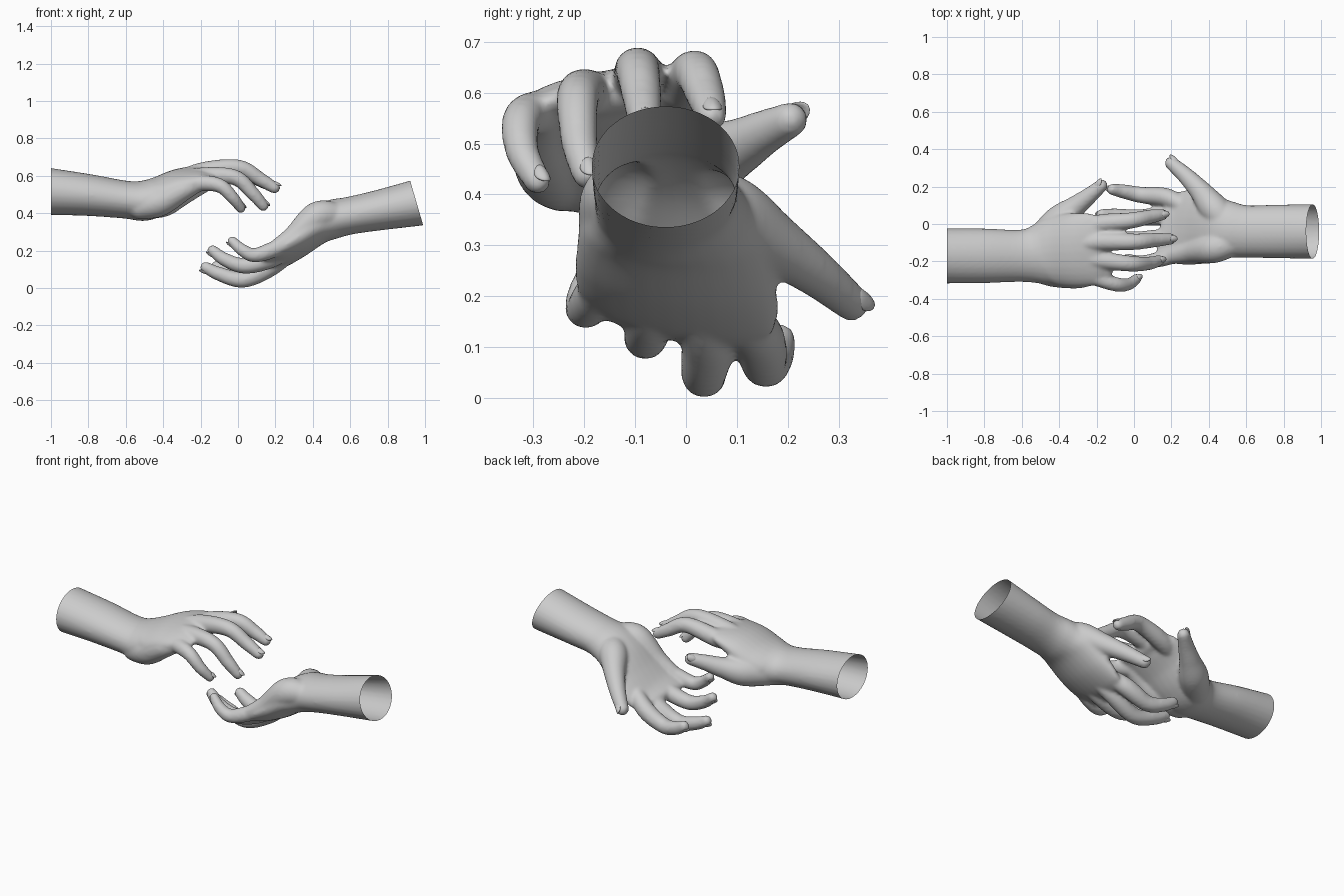
import bpy, bmesh, math
from mathutils import Vector

if "Cube" in bpy.data.objects:
    bpy.data.objects.remove(bpy.data.objects["Cube"])

SIDES, STEPS = 28, 7


def spline(pts):
    """Catmull-Rom through tuples of any length."""
    out = []
    for i in range(len(pts) - 1):
        a, b, c, d = pts[max(i - 1, 0)], pts[i], pts[i + 1], pts[min(i + 2, len(pts) - 1)]
        for s in range(STEPS):
            t = s / STEPS
            out.append([0.5 * (2 * q + (r - p) * t + (2 * p - 5 * q + 4 * r - w) * t * t
                               + (3 * q - p - 3 * r + w) * t ** 3)
                        for p, q, r, w in zip(a, b, c, d)])
    out.append(list(pts[-1]))
    return out


def loft(bm, pts):
    """Round-ended tube through (x, y, z, half width, half thickness, roll)."""
    path = spline(pts)
    pos = [Vector(p[:3]) for p in path]
    secs = []
    for i, p in enumerate(path):
        tan = (pos[min(i + 1, len(pos) - 1)] - pos[max(i - 1, 0)]).normalized()
        secs.append((pos[i], tan, *p[3:]))
    angles = [math.radians(a) for a in (20, 40, 60, 78)]

    def cap(sec, sign):
        c, t, w, h, r = sec
        return [(c + t * sign * h * math.sin(a), t, w - h * (1 - math.cos(a)), h * math.cos(a), r)
                for a in angles]
    secs = cap(secs[0], -1)[::-1] + secs + cap(secs[-1], 1)
    rings = []
    for c, t, w, h, r in secs:
        u = Vector((0, math.cos(r), math.sin(r)))
        u = (u - t * u.dot(t)).normalized()
        v = t.cross(u)
        rings.append([bm.verts.new(c + u * w * math.cos(k) + v * h * math.sin(k))
                      for k in (2 * math.pi * j / SIDES for j in range(SIDES))])
    for a, b in zip(rings, rings[1:]):
        for j in range(SIDES):
            k = (j + 1) % SIDES
            bm.faces.new((a[j], a[k], b[k], b[j]))
    bm.faces.new(rings[0][::-1])
    bm.faces.new(rings[-1])


def tube(bm, pts):
    loft(bm, [(x, y, z, r, r, 0) for x, y, z, r in pts])


def nail(bm, path, up):
    """Shallow oval set into the back of a fingertip."""
    end, prev = Vector(path[-1][:3]), Vector(path[-2][:3])
    r = path[-1][3]
    t = (end - prev).normalized()
    n = (Vector(up) - t * t.dot(Vector(up))).normalized()
    s = n.cross(t)
    c = end + n * r * 0.93 + t * r * 0.1
    made = bmesh.ops.create_uvsphere(bm, u_segments=16, v_segments=8, radius=1)['verts']
    for v in made:
        q = v.co.copy()
        v.co = c + t * q.x * r * 0.8 + s * q.y * r * 0.62 + n * (q.z * 0.006 - 0.25 * r * q.y ** 2)


def finish(name, bm):
    bmesh.ops.recalc_face_normals(bm, faces=bm.faces)
    me = bpy.data.meshes.new(name)
    bm.to_mesh(me)
    bm.free()
    ob = bpy.data.objects.new(name, me)
    bpy.context.collection.objects.link(ob)
    return ob


def hand(label, arm, heel, thumb, fingers, wrist, cut, normal, back, thumb_back):
    bm, nails = bmesh.new(), bmesh.new()
    loft(bm, arm)
    tube(bm, heel)
    tube(bm, thumb)
    nail(nails, thumb, thumb_back)
    for joints, k in zip(fingers, (1.0, 1.0, 0.96, 0.88)):
        path = [(*j, r * k) for j, r in zip(joints, (0.05, 0.044, 0.038, 0.031))]
        root = Vector(joints[0]).lerp(Vector(wrist), 0.4)
        tube(bm, [(*root, 0.036)] + path)
        nail(nails, path, back)
    ob = finish(label + "_hand", bm)
    # fuse the parts into one skin and soften the joins
    m = ob.modifiers.new("fuse", 'REMESH')
    m.mode, m.voxel_size = 'VOXEL', 0.009
    m = ob.modifiers.new("soften", 'SMOOTH')
    m.factor, m.iterations = 0.5, 9
    bpy.context.view_layer.update()
    skin = bpy.data.meshes.new_from_object(ob.evaluated_get(bpy.context.evaluated_depsgraph_get()))
    ob.modifiers.clear()
    # open end of the forearm
    bm = bmesh.new()
    bm.from_mesh(skin)
    bmesh.ops.bisect_plane(bm, geom=bm.verts[:] + bm.edges[:] + bm.faces[:], dist=1e-5,
                           plane_co=cut, plane_no=normal, clear_outer=True)
    bm.to_mesh(skin)
    bm.free()
    ob.data = skin
    for o in (ob, finish(label + "_nails", nails)):
        for p in o.data.polygons:
            p.use_smooth = True


# upper hand, palm down, reaching from the left
hand("upper",
     arm=[(-1.05, -.17, .52, .148, .13, 0), (-1, -.17, .515, .148, .125, 0),
          (-.8, -.17, .497, .146, .112, 0), (-.6, -.17, .472, .14, .101, 0),
          (-.5, -.16, .467, .165, .108, .03), (-.42, -.145, .497, .19, .1, .08),
          (-.32, -.14, .555, .2, .08, .13), (-.22, -.135, .592, .195, .056, .15),
          (-.17, -.13, .6, .175, .04, .15)],
     heel=[(-.52, -.24, .435, .07), (-.42, -.26, .46, .078), (-.3, -.285, .52, .06),
           (-.22, -.28, .555, .045)],
     thumb=[(-.5, -.08, .445, .075), (-.4, .02, .46, .08), (-.31, .095, .49, .058),
            (-.24, .15, .52, .045), (-.175, .205, .547, .035)],
     fingers=[[(-.21, -.005, .6), (-.02, .018, .64), (.09, .04, .59), (.152, .05, .555)],
              [(-.2, -.095, .62), (0, -.095, .643), (.12, -.085, .58), (.195, -.08, .535)],
              [(-.21, -.19, .595), (-.02, -.212, .592), (.08, -.21, .505), (.135, -.195, .44)],
              [(-.22, -.28, .56), (-.1, -.322, .548), (-.03, -.322, .485), (.015, -.292, .427)]],
     wrist=(-.55, -.165, .5), cut=(-1, 0, 0), normal=(-1, 0, 0),
     back=(0, 0, 1), thumb_back=(-.4, .6, .6))

# lower hand, palm up, reaching from the right
hand("lower",
     arm=[(1.05, -.04, .475, .146, .128, 0), (.955, -.04, .455, .146, .124, 0),
          (.75, -.04, .415, .143, .108, 0), (.6, -.04, .387, .14, .101, 0),
          (.5, -.03, .365, .155, .105, -.05), (.42, -.025, .325, .185, .095, -.12),
          (.32, -.02, .24, .2, .075, -.2), (.24, -.015, .18, .2, .055, -.25),
          (.18, -.01, .15, .175, .04, -.26)],
     heel=[(.51, -.11, .39, .07), (.42, -.13, .38, .08), (.3, -.15, .275, .06),
           (.2, -.17, .21, .045)],
     thumb=[(.5, 0, .375, .075), (.43, .08, .36, .08), (.36, .17, .305, .06),
            (.28, .255, .245, .046), (.2, .325, .187, .036)],
     fingers=[[(.18, .14, .125), (.04, .155, .065), (-.06, .175, .085), (-.115, .185, .115)],
              [(.18, .04, .115), (.03, .035, .045), (-.1, .045, .075), (-.172, .05, .11)],
              [(.19, -.07, .16), (.04, -.08, .118), (-.07, -.075, .152), (-.135, -.06, .2)],
              [(.2, -.17, .21), (.09, -.198, .175), (.02, -.2, .205), (-.03, -.185, .25)]],
     wrist=(.5, -.03, .34), cut=(.955, -.04, .455), normal=(.96, 0, .28),
     back=(0, 0, -1), thumb_back=(.5, .7, .3))
